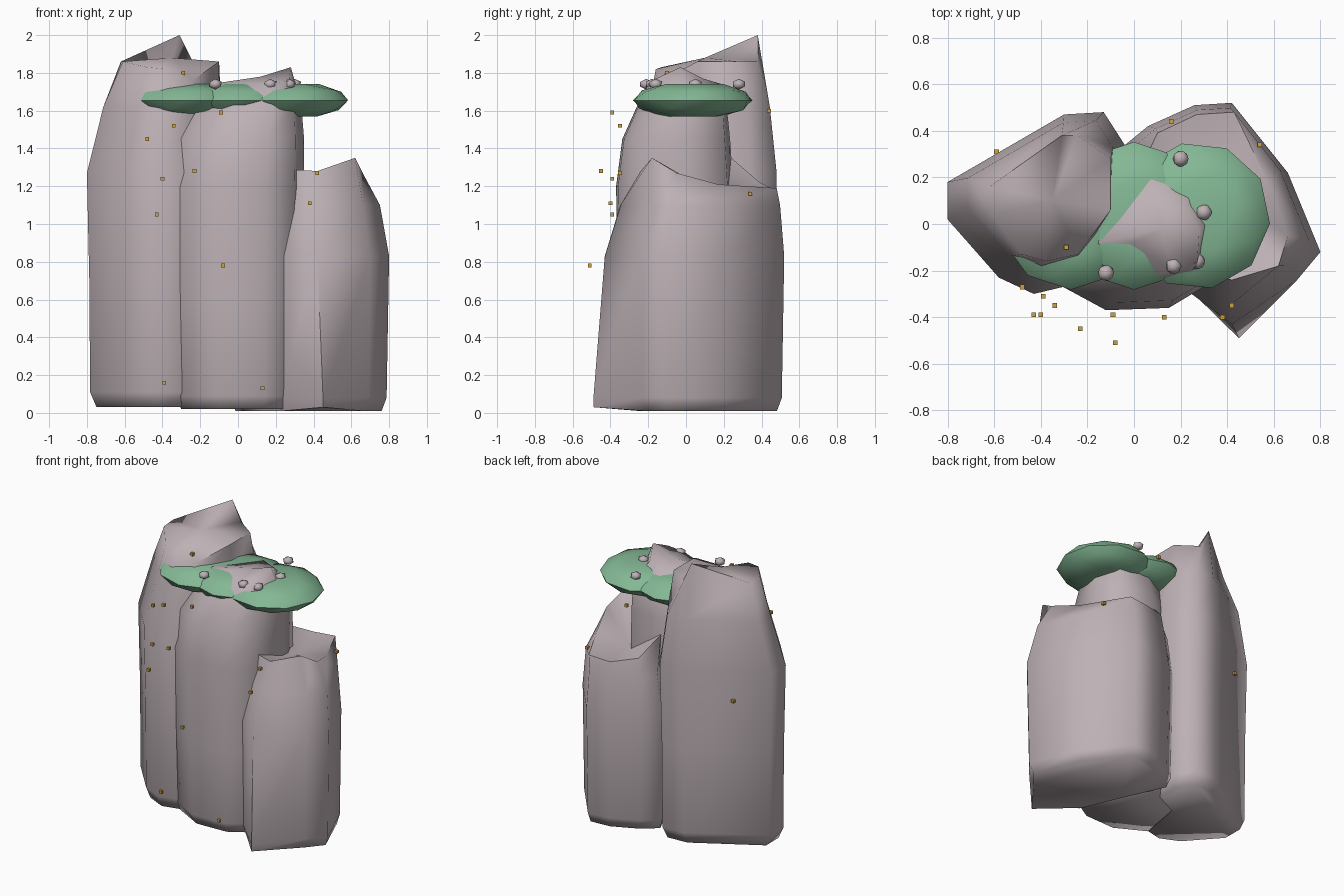
import bpy
import bmesh
from math import radians
from mathutils import Matrix, Vector

default_cube = bpy.data.objects.get("Cube")
if default_cube:
    bpy.data.objects.remove(default_cube, do_unlink=True)


def make_material(name, colour):
    material = bpy.data.materials.new(name)
    material.use_nodes = True
    material.diffuse_color = (*colour, 1)
    shader = material.node_tree.nodes["Principled BSDF"]
    shader.inputs["Base Color"].default_value = (*colour, 1)
    shader.inputs["Roughness"].default_value = 0.9
    return material


stone = make_material("mauve grey stone", (0.51, 0.44, 0.46))
moss = make_material("soft green foliage", (0.23, 0.48, 0.30))
gold = make_material("dull gold", (0.60, 0.36, 0.05))


def finish(name, bm, material, smooth_angle=None):
    """Turn a bmesh into a named, coloured object."""
    bmesh.ops.recalc_face_normals(bm, faces=bm.faces[:])
    mesh = bpy.data.meshes.new(name)
    bm.to_mesh(mesh)
    bm.free()
    mesh.materials.append(material)
    obj = bpy.data.objects.new(name, mesh)
    bpy.context.collection.objects.link(obj)
    if smooth_angle:
        bpy.ops.object.select_all(action="DESELECT")
        obj.select_set(True)
        bpy.context.view_layer.objects.active = obj
        bpy.ops.object.shade_smooth_by_angle(angle=radians(smooth_angle))
    return obj


def pillar(name, outline, rings, crown, crown_centre, spur=None):
    """Loft an outline through scaled, shifted rings, then close it with an uneven crown."""
    centre = sum((Vector(p) for p in outline), Vector((0, 0))) / len(outline)
    bm = bmesh.new()
    loops = []
    for z, scale, *shift in rings:
        middle = centre + Vector(shift or (0, 0))
        points = [middle + (Vector(p) - centre) * scale for p in outline]
        loops.append([bm.verts.new((p.x, p.y, z)) for p in points])
    loops.append([bm.verts.new(p) for p in crown])
    if spur:
        index, position = spur
        loops[0][index].co = position
        loops[1][index].co.xy = Vector(position).xy
    count = len(outline)
    for lower, upper in zip(loops, loops[1:]):
        for i in range(count):
            j = (i + 1) % count
            bm.faces.new((lower[i], lower[j], upper[j], upper[i]))
    bm.faces.new(loops[0][::-1])
    tip = bm.verts.new(crown_centre)
    for i in range(count):
        bm.faces.new((loops[-1][i], loops[-1][(i + 1) % count], tip))
    return finish(name, bm, stone, 75)


# Tall pillar with a pointed back corner
pillar(
    "tall_stone_pillar",
    [(-.80, .18), (-.80, .02), (-.58, -.23), (-.43, -.30), (-.22, -.25),
     (-.05, .05), (-.04, .34), (-.13, .48), (-.30, .47)],
    [(.03, .88), (.11, .96), (.7, .97), (1.27, 1), (1.62, .82, .01, .035)],
    [(-.62, .16, 1.86), (-.61, .04, 1.86), (-.48, -.13, 1.83),
     (-.38, -.16, 1.82), (-.24, -.13, 1.76), (-.10, .06, 1.86),
     (-.10, .28, 1.86), (-.24, .38, 1.86), (-.31, .38, 2.0)],
    (-.35, .1, 1.88))

# Middle pillar, leaning slightly away from the tall one
pillar(
    "middle_stone_pillar",
    [(-.36, -.24), (-.12, -.37), (.15, -.36), (.30, -.27), (.35, 0),
     (.28, .22), (0, .25), (-.30, .1)],
    [(.02, .85), (.09, .94), (.6, .97), (1.2, 1), (1.45, .92, .025, .01),
     (1.63, .76, .06, .045)],
    [(-.15, -.08, 1.74), (.0, -.08, 1.75), (.16, -.2, 1.74),
     (.27, -.18, 1.76), (.28, -.03, 1.83), (.22, .09, 1.77),
     (.07, .19, 1.74), (-.06, .02, 1.74)],
    (.12, -.02, 1.78))

# Short broad pillar, with one base corner pushed out
pillar(
    "short_stone_pillar",
    [(.22, -.28), (.42, -.43), (.70, -.24), (.80, -.12), (.66, .22),
     (.42, .52), (.26, .51), (.06, .42), (-.05, .33), (.1, 0)],
    [(.01, .91), (.08, .97), (.83, 1), (1.1, .89, 0, .025)],
    [(.27, -.2, 1.29), (.42, -.24, 1.28), (.62, -.18, 1.35),
     (.66, -.05, 1.27), (.58, .17, 1.21), (.43, .48, 1.19),
     (.27, .47, 1.18), (.1, .39, 1.22), (.03, .24, 1.35), (.16, 0, 1.24)],
    (.35, .15, 1.16),
    spur=(1, (.45, -.49, .03)))

# Three overlapping foliage pads, blunted above and below
for side, x, turn in (("right", -.27, 0), ("middle", 0, 0), ("left", .27, 12)):
    bm = bmesh.new()
    bmesh.ops.create_icosphere(bm, subdivisions=2, radius=1,
                               matrix=Matrix.Rotation(radians(turn), 4, "Z"))
    for vert in bm.verts:
        flat = max(-.087, min(.085, vert.co.z * .1))
        vert.co = (x + vert.co.x * .315, .035 + vert.co.y * .317, 1.655 + flat)
    finish(side + "_foliage_pad", bm, moss, 50)

# Pebbles resting on the foliage
bm = bmesh.new()
for x, y in ((-.12, -.21), (.27, -.16), (.20, .28), (.30, .05),
             (.17, -.18), (.19, .07)):
    made = bmesh.ops.create_icosphere(bm, subdivisions=1, radius=.038)
    bmesh.ops.scale(bm, vec=(1, 1, .75), verts=made["verts"])
    bmesh.ops.translate(bm, vec=(x, y, 1.74), verts=made["verts"])
finish("pebbles", bm, stone, 60)

# Small gold flecks floating around the stone
flecks = [(-.48, -.27, 1.45), (-.34, -.35, 1.52), (-.09, -.39, 1.59),
          (-.23, -.45, 1.28), (-.40, -.39, 1.24), (-.43, -.39, 1.05),
          (-.08, -.51, .78), (.38, -.40, 1.11), (.42, -.35, 1.27),
          (-.39, -.31, .16), (.13, -.40, .13), (.16, .44, 1.6),
          (.54, .34, 1.16), (-.59, .31, 1.07), (-.29, -.1, 1.8)]
bm = bmesh.new()
for position in flecks:
    made = bmesh.ops.create_cube(bm, size=.02)
    bmesh.ops.translate(bm, vec=position, verts=made["verts"])
finish("gold_flecks", bm, gold)
